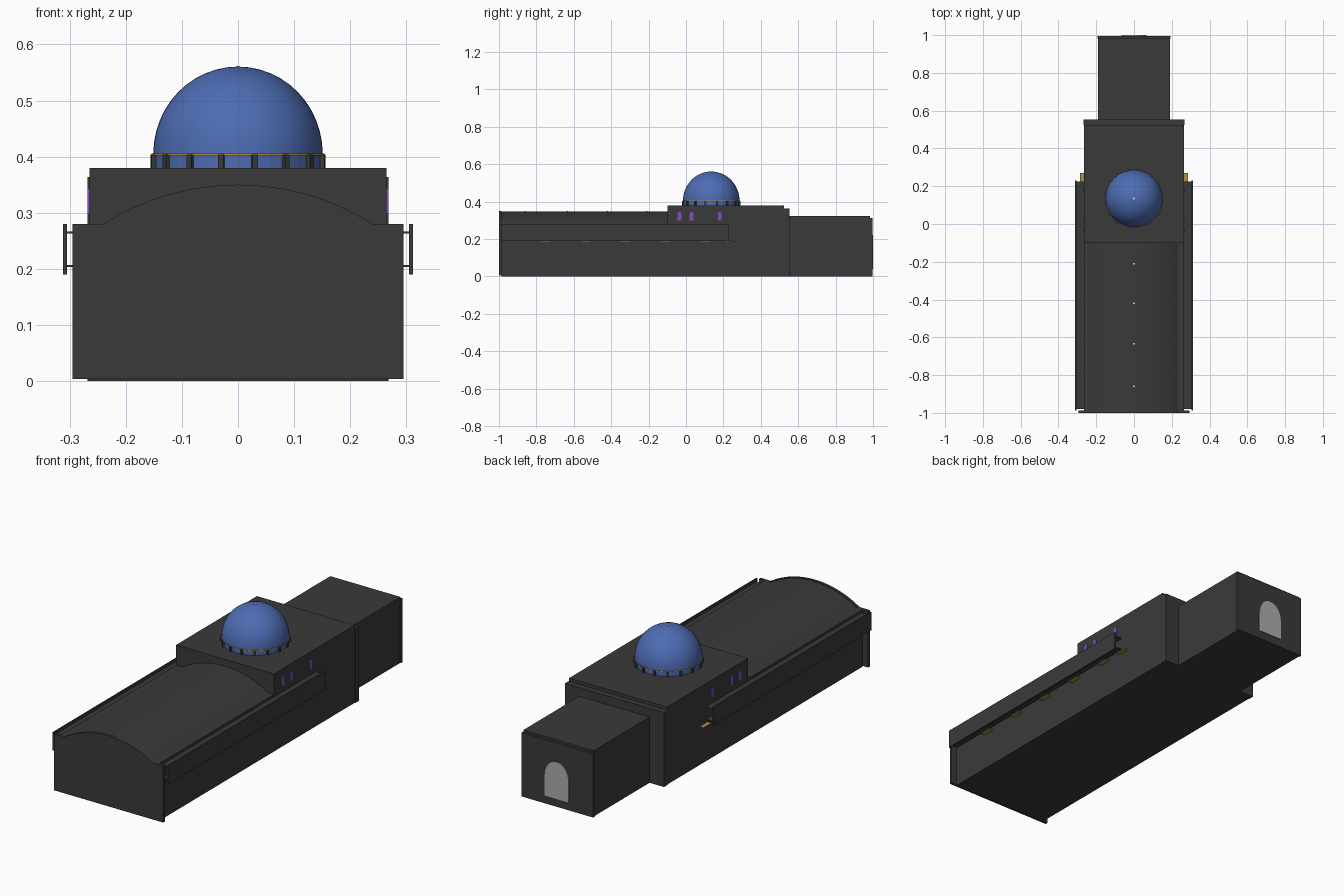
import bpy, bmesh, math
from mathutils import Matrix, Vector

if "Cube" in bpy.data.objects:
    bpy.data.objects.remove(bpy.data.objects["Cube"])


def material(name, rgb):
    m = bpy.data.materials.new(name)
    m.diffuse_color = (*rgb, 1)
    m.use_nodes = True
    m.node_tree.nodes["Principled BSDF"].inputs["Base Color"].default_value = m.diffuse_color
    return m


STONE = material("dark stone", (0.042, 0.042, 0.042))
BLUE = material("dome blue", (0.075, 0.15, 0.45))
PURPLE = material("purple glass", (0.24, 0.07, 0.56))
GREY = material("pale grey glass", (0.42, 0.42, 0.42))
GOLD = material("gold trim", (0.45, 0.28, 0.06))
WHITE = material("white finial", (0.7, 0.7, 0.7))


def finish(name, bm, mat):
    bmesh.ops.recalc_face_normals(bm, faces=bm.faces)
    me = bpy.data.meshes.new(name)
    bm.to_mesh(me)
    bm.free()
    me.materials.append(mat)
    ob = bpy.data.objects.new(name, me)
    bpy.context.collection.objects.link(ob)
    return ob


def add_box(bm, x0, x1, y0, y1, z0, z1, turn=Matrix()):
    place = Matrix.Translation(((x0 + x1) / 2, (y0 + y1) / 2, (z0 + z1) / 2))
    size = Matrix.Diagonal((x1 - x0, y1 - y0, z1 - z0, 1))
    bmesh.ops.create_cube(bm, size=1, matrix=turn @ place @ size)


def box(name, mat, *dims):
    bm = bmesh.new()
    add_box(bm, *dims)
    return finish(name, bm, mat)


def both_sides(name, mat, *dims):
    """One object holding a box and its mirror image across x = 0."""
    x0, x1, *rest = dims
    bm = bmesh.new()
    add_box(bm, x0, x1, *rest)
    add_box(bm, -x1, -x0, *rest)
    return finish(name, bm, mat)


def prism(name, mat, points, offset):
    """Extrude a planar outline of 3D points along an offset."""
    bm = bmesh.new()
    face = bm.faces.new([bm.verts.new(p) for p in points])
    ext = bmesh.ops.extrude_face_region(bm, geom=[face])["geom"]
    moved = [g for g in ext if isinstance(g, bmesh.types.BMVert)]
    bmesh.ops.translate(bm, verts=moved, vec=Vector(offset))
    return finish(name, bm, mat)


def vault_arc(half, z0, rise, steps=32):
    r = (half * half + rise * rise) / (2 * rise)
    a = math.asin(half / r)
    return [(r * math.sin(a - 2 * a * i / steps),
             z0 + rise - r + r * math.cos(a - 2 * a * i / steps))
            for i in range(steps + 1)]


def pointed_arch(width, height):
    """Outline with straight jambs and a gently pointed head."""
    h = width / 2
    spring = height - width * 0.6
    right = [(h * math.cos(t) ** 0.9, spring + width * 0.6 * math.sin(t) ** 1.1)
             for t in (math.pi / 2 * i / 8 for i in range(8))]
    return [(-h, 0), (h, 0)] + right + [(0, height)] + [(-u, v) for u, v in reversed(right)]


# Nave: walls, vaulted roof and wide front wall
box("nave_walls", STONE, -0.265, 0.265, -0.987, -0.1, 0, 0.28)
roof = prism("vaulted_roof", STONE,
             [(x, -0.99, z) for x, z in vault_arc(0.24, 0.275, 0.072)], (0, 0.89, 0))
front = [(-0.295, 0.004), (0.295, 0.004), (0.295, 0.28)] \
    + vault_arc(0.24, 0.28, 0.07) + [(-0.295, 0.28)]
prism("front_wall", STONE, [(x, -1, z) for x, z in front], (0, 0.013, 0))

# Hanging side screens, with the shelves that hold them to the walls
both_sides("side_screen", STONE, 0.305, 0.312, -0.987, 0.23, 0.19, 0.28)
for z in (0.205, 0.265):
    both_sides("screen_shelf", STONE, 0.262, 0.307, -0.98, 0.225, z - 0.0015, z + 0.0015)
for y in (-0.75, -0.535, -0.325, -0.11, 0.105, 0.24):
    both_sides("side_lamp", GOLD, 0.264, 0.285, y - 0.03, y + 0.03, 0.183, 0.188)

# Domed crossing block and its rear slab
box("crossing_block", STONE, -0.265, 0.265, -0.1, 0.525, 0, 0.38)
box("crossing_rear_slab", STONE, -0.268, 0.268, 0.525, 0.553, 0, 0.364)

# Purple windows high on both sides of the crossing
for y in (-0.035, 0.03, 0.18):
    for s in (-1, 1):
        prism("crossing_window", PURPLE,
              [(s * 0.264, y + u, 0.298 + v) for u, v in pointed_arch(0.02, 0.046)],
              (s * 0.004, 0, 0))

# Rear wing with roof slab and arched end window
box("rear_wing", STONE, -0.19, 0.19, 0.55, 0.985, 0, 0.322)
box("rear_end_wall", STONE, -0.194, 0.194, 0.982, 0.996, 0, 0.312)
prism("rear_window", GREY, [(u, 0.993, 0.04 + v) for u, v in pointed_arch(0.13, 0.18)],
      (0, 0.007, 0))

# Drum, pillars, gold ring and dome
DY = 0.135
centre = Matrix.Translation((0, DY, 0))


def disc(name, mat, radius, z0, z1, sides=48):
    bm = bmesh.new()
    bmesh.ops.create_cone(bm, cap_ends=True, segments=sides, radius1=radius, radius2=radius,
                          depth=z1 - z0, matrix=Matrix.Translation((0, DY, (z0 + z1) / 2)))
    return finish(name, bm, mat)


disc("drum", BLUE, 0.15, 0.375, 0.403)
disc("drum_ring", GOLD, 0.154, 0.402, 0.406)
bm = bmesh.new()
for i in range(16):
    turn = centre @ Matrix.Rotation(math.tau * (i + 0.5) / 16, 4, "Z")
    add_box(bm, 0.143, 0.158, -0.005, 0.005, 0.378, 0.404, turn)
finish("drum_pillars", bm, STONE)

bm = bmesh.new()
bmesh.ops.create_uvsphere(bm, u_segments=48, v_segments=24, radius=0.151,
                          matrix=Matrix.Translation((0, DY, 0.405)) @ Matrix.Diagonal((1, 1, 1.03, 1)))
low = [v for v in bm.verts if v.co.z < 0.4]
bmesh.ops.delete(bm, geom=low, context="VERTS")
dome = finish("dome", bm, BLUE)

# Small finials along the ridge and on the dome
for y, z in ((-0.86, 0.346), (-0.635, 0.346), (-0.42, 0.346), (-0.21, 0.346), (DY, 0.558)):
    box("finial", WHITE, -0.004, 0.004, y - 0.004, y + 0.004, z, z + 0.004)

# Smooth the curved surfaces
bpy.ops.object.select_all(action="DESELECT")
for ob in (dome, roof):
    ob.select_set(True)
    bpy.context.view_layer.objects.active = ob
bpy.ops.object.shade_smooth_by_angle(angle=math.radians(30))
